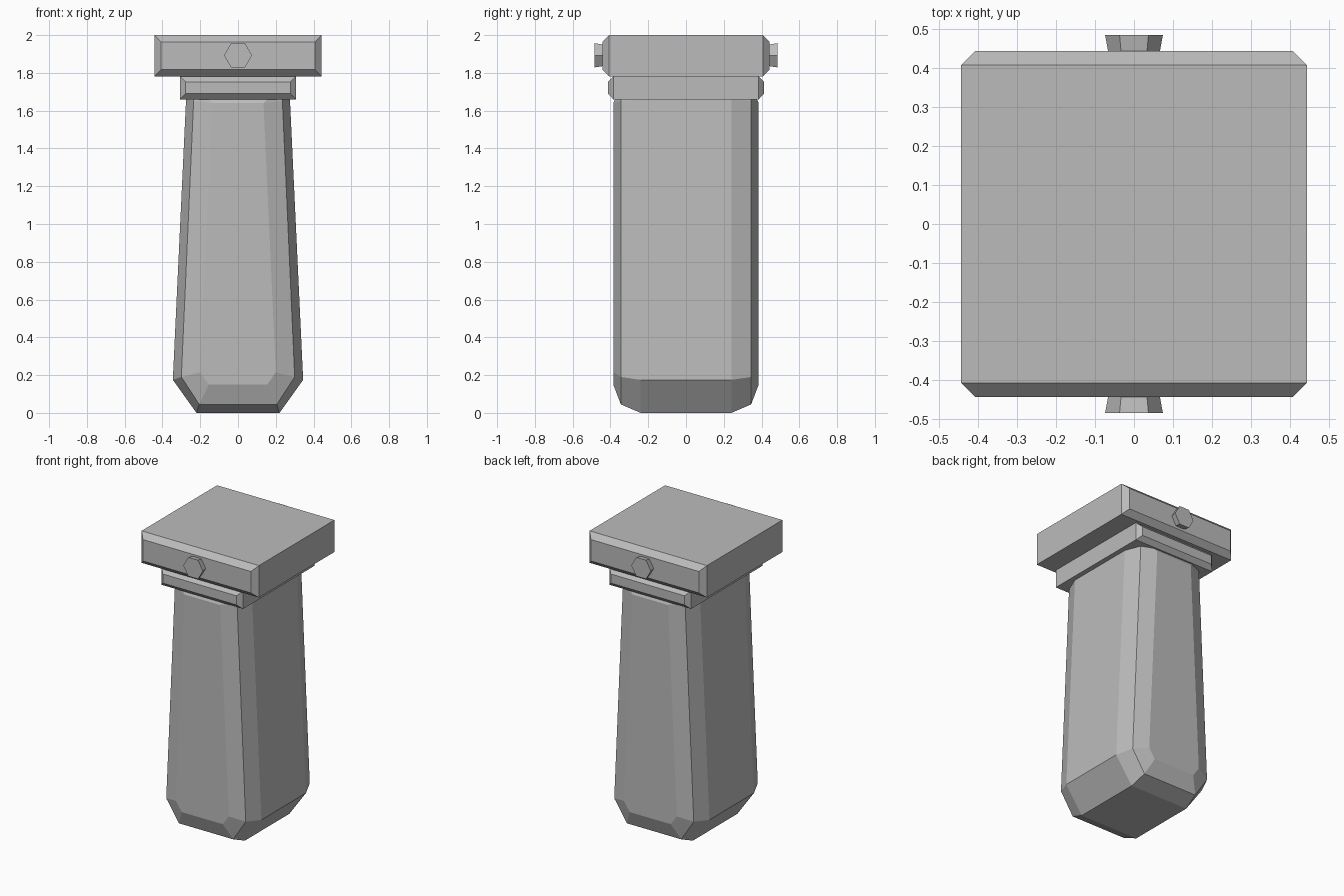
import bpy
import bmesh
from math import cos, sin, pi

if "Cube" in bpy.data.objects:
    bpy.data.objects.remove(bpy.data.objects["Cube"], do_unlink=True)

grey = bpy.data.materials.new("plain_grey")
grey.use_nodes = True
colour = (0.5, 0.5, 0.5, 1)
grey.diffuse_color = colour
grey.node_tree.nodes["Principled BSDF"].inputs["Base Color"].default_value = colour


def finish(bm, name):
    bmesh.ops.recalc_face_normals(bm, faces=bm.faces)
    mesh = bpy.data.meshes.new(name)
    bm.to_mesh(mesh)
    bm.free()
    mesh.materials.append(grey)
    obj = bpy.data.objects.new(name, mesh)
    bpy.context.collection.objects.link(obj)
    return obj


def bridge(bm, a, b):
    for i in range(len(a)):
        j = (i + 1) % len(a)
        bm.faces.new((a[i], a[j], b[j], b[i]))


def mirrored_ring(bm, corner):
    """Repeat one corner's points (side to front) in all four quadrants."""
    ring = []
    for sx, sy, step in ((1, 1, 1), (-1, 1, -1), (-1, -1, 1), (1, -1, -1)):
        ring += [bm.verts.new((sx * x, sy * y, z)) for x, y, z in corner[::step]]
    return ring


def raised_block(name, half_x, rim_y, face_y, z0, z1, inset):
    """Box whose front and back swell out to a smaller flat panel."""
    bm = bmesh.new()
    rings = []
    for y, d in ((-face_y, inset), (-rim_y, 0), (rim_y, 0), (face_y, inset)):
        x, lo, hi = half_x - d, z0 + d, z1 - d
        rings.append([bm.verts.new((px, y, pz))
                      for px, pz in ((-x, lo), (x, lo), (x, hi), (-x, hi))])
    for a, b in zip(rings, rings[1:]):
        bridge(bm, a, b)
    bm.faces.new(rings[0])
    bm.faces.new(rings[-1])
    return finish(bm, name)


def flared_bolt(name, side):
    """Six-sided head, wider at its outer end."""
    bm = bmesh.new()
    rings = []
    for y, r in ((0.43, 0.064), (0.484, 0.074)):
        rings.append([bm.verts.new((r * cos(k * pi / 3), side * y,
                                    1.893 + r * sin(k * pi / 3))) for k in range(6)])
    bridge(bm, *rings)
    for ring in rings:
        bm.faces.new(ring)
    return finish(bm, name)


# Grip: faceted, tapering shaft with a chamfered foot
bm = bmesh.new()
corners = [
    [(0.22, 0.24, 0), (0.205, 0.345, 0.045), (0.155, 0.385, 0.15)],
    [(0.345, 0.24, 0.175), (0.30, 0.345, 0.19), (0.20, 0.385, 0.215)],
    [(0.275, 0.24, 1.66), (0.235, 0.345, 1.65), (0.135, 0.385, 1.64)],
    [(0.27, 0.24, 1.69), (0.23, 0.335, 1.69), (0.18, 0.36, 1.69)],
]
rings = [mirrored_ring(bm, c) for c in corners]
for a, b in zip(rings, rings[1:]):
    bridge(bm, a, b)
# Underside closed in strips running across the width
foot = rings[0]
for i in range(5):
    bm.faces.new((foot[i - 3], foot[i - 2], foot[7 - i], foot[8 - i]))
bm.faces.new(rings[-1])
finish(bm, "grip")

# Collar and mounting plate
raised_block("collar", 0.308, 0.385, 0.413, 1.66, 1.782, 0.03)
raised_block("mounting_plate", 0.443, 0.407, 0.443, 1.782, 2.0, 0.036)

# Bolts on front and back
flared_bolt("front_bolt", -1)
flared_bolt("back_bolt", 1)
